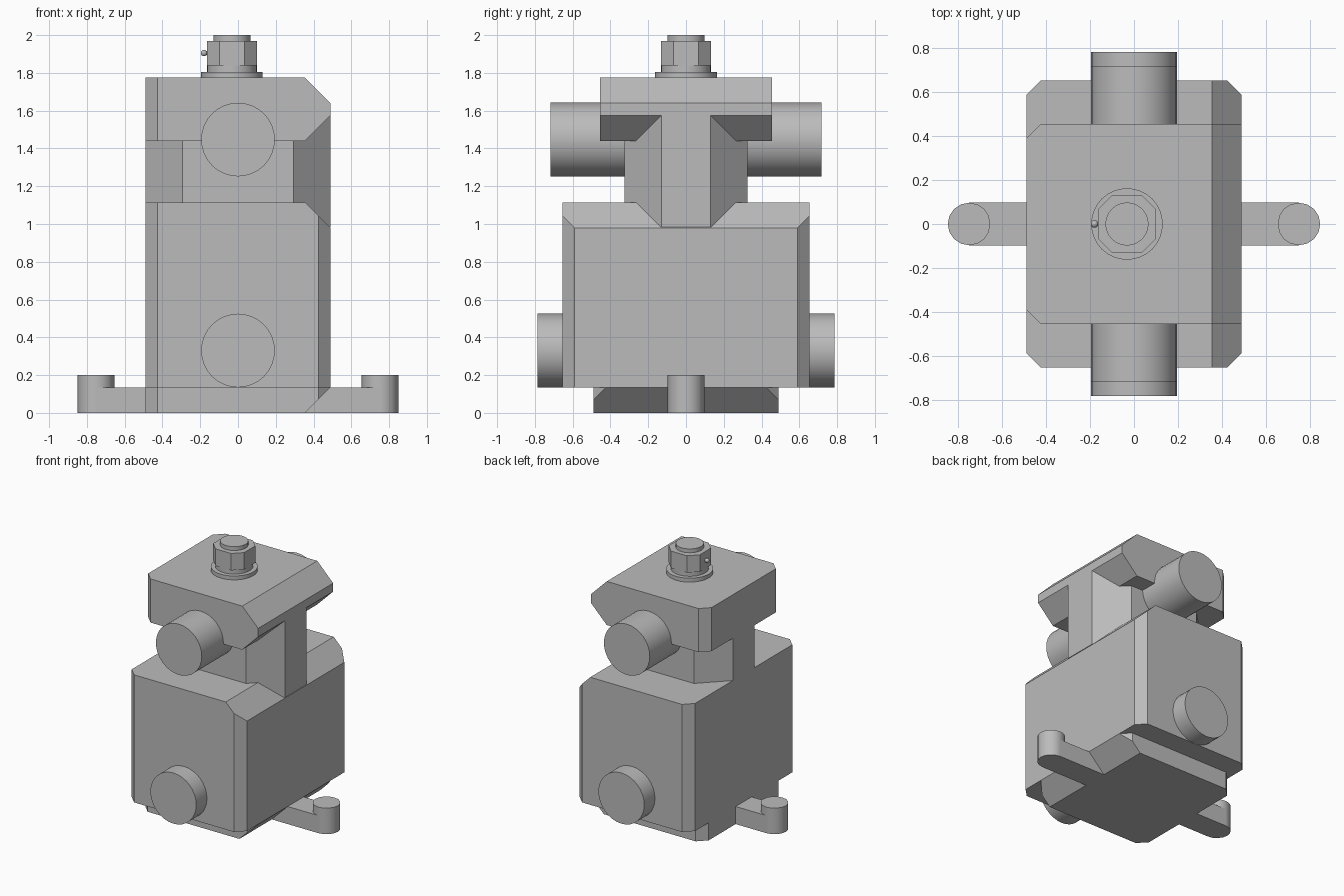
import bpy
import bmesh
from mathutils import Matrix, Vector

old = bpy.data.objects.get("Cube")
if old:
    bpy.data.objects.remove(old, do_unlink=True)

grey = bpy.data.materials.new("plain_grey")
grey.use_nodes = True
grey.diffuse_color = (0.5, 0.5, 0.5, 1)
grey.node_tree.nodes["Principled BSDF"].inputs["Base Color"].default_value = (0.5, 0.5, 0.5, 1)


def finish(name, bm, smooth=False):
    bmesh.ops.recalc_face_normals(bm, faces=bm.faces)
    mesh = bpy.data.meshes.new(name)
    bm.to_mesh(mesh)
    bm.free()
    mesh.materials.append(grey)
    obj = bpy.data.objects.new(name, mesh)
    bpy.context.collection.objects.link(obj)
    if smooth:
        bpy.ops.object.select_all(action="DESELECT")
        obj.select_set(True)
        bpy.context.view_layer.objects.active = obj
        bpy.ops.object.shade_smooth_by_angle(angle=0.7)
    return obj


def block(name, hx, hy, z0, z1, cx=0, left_cut=(0, 0), right_cut=(0, 0), slopes=()):
    """Upright prism with cut corners; slopes are (x, z, direction) planes trimming the +x edges."""
    (lx, ly), (rx, ry) = left_cut, right_cut
    outline = [(-hx, -hy + ly), (-hx + lx, -hy), (hx - rx, -hy), (hx, -hy + ry),
               (hx, hy - ry), (hx - rx, hy), (-hx + lx, hy), (-hx, hy - ly)]
    outline = list(dict.fromkeys(outline))
    bm = bmesh.new()
    face = bm.faces.new([bm.verts.new((x + cx, y, z0)) for x, y in outline])
    top = bmesh.ops.extrude_face_region(bm, geom=[face])["geom"]
    bmesh.ops.translate(bm, vec=(0, 0, z1 - z0),
                        verts=[v for v in top if isinstance(v, bmesh.types.BMVert)])
    for x, z, direction in slopes:
        cut = bmesh.ops.bisect_plane(bm, geom=bm.verts[:] + bm.edges[:] + bm.faces[:],
                                     plane_co=(x, 0, z), plane_no=(1, 0, direction),
                                     clear_outer=True)["geom_cut"]
        bmesh.ops.contextual_create(bm, geom=[e for e in cut if isinstance(e, bmesh.types.BMEdge)])
    return finish(name, bm)


def rod(name, start, end, radius, sides=32):
    """Capped cylinder between two points."""
    a, b = Vector(start), Vector(end)
    turn = (b - a).to_track_quat("Z", "Y").to_matrix().to_4x4()
    bm = bmesh.new()
    bmesh.ops.create_cone(bm, cap_ends=True, segments=sides, radius1=radius, radius2=radius,
                          depth=(b - a).length, matrix=Matrix.Translation((a + b) / 2) @ turn)
    return finish(name, bm, smooth=True)


# Housing: base, body, neck and cap
corner = (0.065, 0.065)
block("base_plate", 0.49, 0.49, 0, 0.135, left_cut=corner, right_cut=corner,
      slopes=[(0.355, 0, -1)])
block("body", 0.49, 0.655, 0.135, 1.115, left_cut=corner, right_cut=corner,
      slopes=[(0.355, 1.115, 1)])
block("neck", 0.49, 0.325, 0.985, 1.575, left_cut=(0.195, 0.195), right_cut=(0.195, 0.195))
block("cap", 0.49, 0.455, 1.44, 1.775, left_cut=corner,
      slopes=[(0.355, 1.775, 1), (0.355, 1.44, -1)])

# Pipe stubs through the neck and body
rod("upper_pipe", (0, -0.718, 1.447), (0, 0.718, 1.447), 0.195)
rod("lower_pipe", (0, -0.785, 0.33), (0, 0.785, 0.33), 0.195)

# Side arms with round posts
for side, label in ((1, "left"), (-1, "right")):
    block(label + "_arm", 0.215, 0.097, 0, 0.135, cx=side * 0.537)
    rod(label + "_post", (side * 0.752, 0, 0), (side * 0.752, 0, 0.2), 0.097, 16)

# Bolt and nut on the cap
bolt_x = -0.032
rod("washer", (bolt_x, 0, 1.775), (bolt_x, 0, 1.805), 0.163)
rod("nut_collar", (bolt_x, 0, 1.805), (bolt_x, 0, 1.84), 0.132)
block("nut", 0.132, 0.132, 1.84, 1.97, cx=bolt_x, left_cut=corner, right_cut=corner)
rod("bolt_end", (bolt_x, 0, 1.97), (bolt_x, 0, 2.0), 0.098)

# Small grease nipple on the side of the nut
rod("nipple_stem", (-0.185, 0, 1.905), (-0.16, 0, 1.905), 0.01, 12)
ball = bmesh.new()
bmesh.ops.create_uvsphere(ball, u_segments=12, v_segments=8, radius=0.017,
                          matrix=Matrix.Translation((-0.18, 0, 1.905)))
finish("nipple_head", ball, smooth=True)
